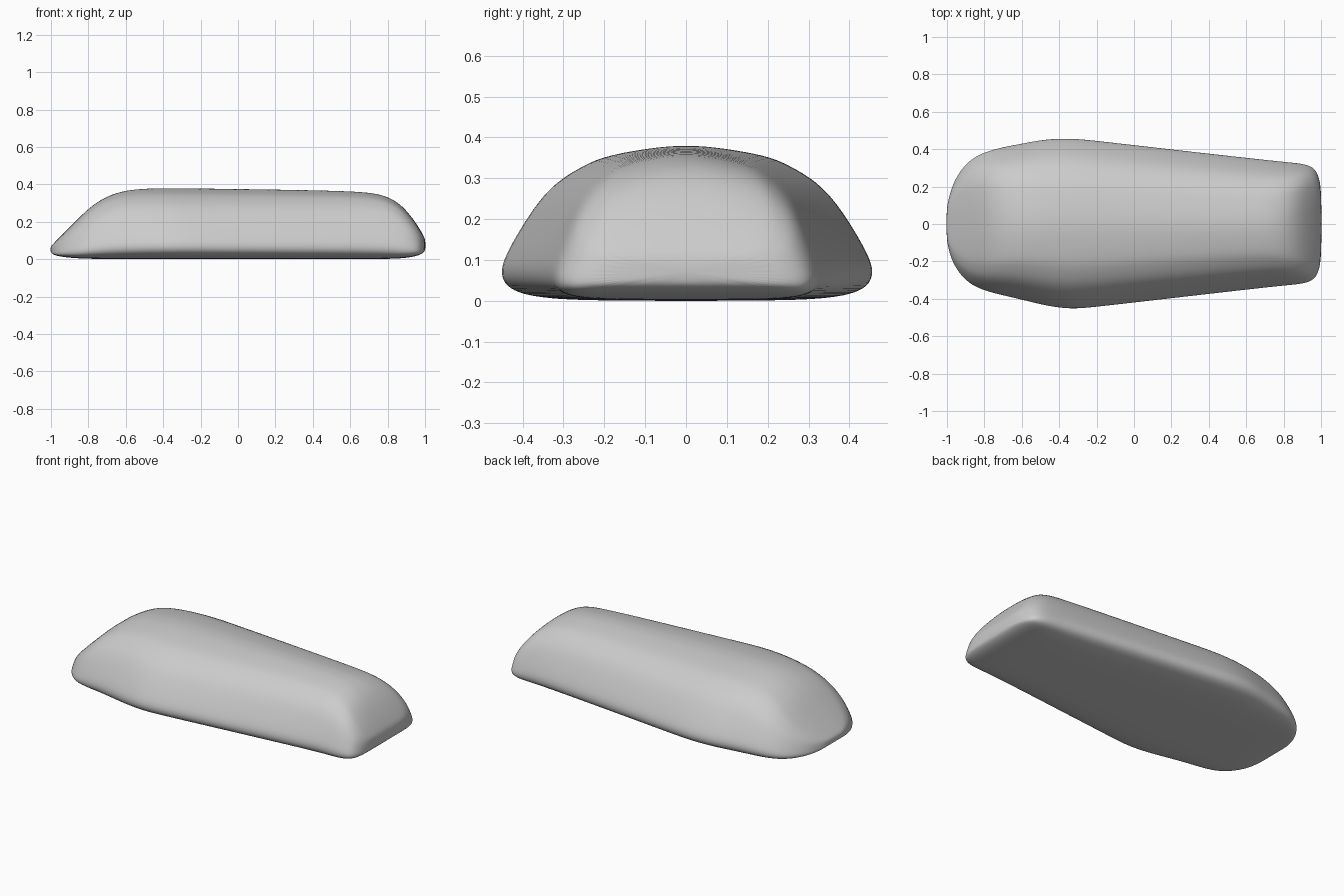
import bpy, bmesh

# Half cross-section, bottom centre to top centre: (share of half width, share of height)
SECTION = [(0, 0), (.30, 0), (.61, .005), (.78, .02), (.91, .05), (.99, .11),
           (1.005, .21), (.965, .32), (.91, .44), (.81, .63), (.70, .775),
           (.55, .88), (.43, .945), (.12, 1.004), (0, 1.004)]

# Stations along the body: x, +y half width, -y half width, bottom, top, squareness
STATIONS = [
    (-1.003, .08, .08, .038, .065, .5),
    (-.99, .14, .14, .026, .08, .5),
    (-.97, .21, .205, .018, .1, .45),
    (-.93, .285, .27, .011, .14, .4),
    (-.87, .35, .327, .005, .2, .35),
    (-.79, .388, .36, .002, .28, .25),
    (-.70, .412, .382, .001, .337, .12),
    (-.60, .43, .405, 0, .367, .04),
    (-.48, .454, .436, 0, .377, 0),
    (-.34, .46, .458, 0, .378, 0),
    (-.20, .446, .444, 0, .376, 0),
    (.30, .388, .386, 0, .369, 0),
    (.65, .349, .346, 0, .361, 0),
    (.77, .336, .333, .001, .345, .1),
    (.85, .328, .325, .003, .308, .25),
    (.91, .321, .318, .008, .25, .4),
    (.96, .303, .3, .018, .18, .5),
    (.985, .265, .262, .03, .138, .55),
    (1.003, .19, .19, .045, .105, .6),
]


def ring(bm, x, w_pos, w_neg, low, high, square):
    half = [(u ** (1 - square), low + v * (high - low)) for u, v in SECTION]
    pts = [(u * w_pos, z) for u, z in half]
    pts += [(-u * w_neg, z) for u, z in reversed(half[1:-1])]
    return [bm.verts.new((x, y, z)) for y, z in pts]


# Rounded body lofted through the stations and capped at both ends
bm = bmesh.new()
rings = [ring(bm, *s) for s in STATIONS]
n = len(rings[0])
for a, b in zip(rings, rings[1:]):
    for i in range(n):
        j = (i + 1) % n
        bm.faces.new((a[i], a[j], b[j], b[i]))
bm.faces.new(rings[0])
bm.faces.new(rings[-1])
bmesh.ops.recalc_face_normals(bm, faces=bm.faces[:])
for f in bm.faces:
    f.smooth = True
mesh = bpy.data.meshes.new("rounded_body")
bm.to_mesh(mesh)
bm.free()
body = bpy.data.objects.new("rounded_body", mesh)
bpy.context.collection.objects.link(body)
sub = body.modifiers.new("smooth", "SUBSURF")
sub.levels = sub.render_levels = 2
